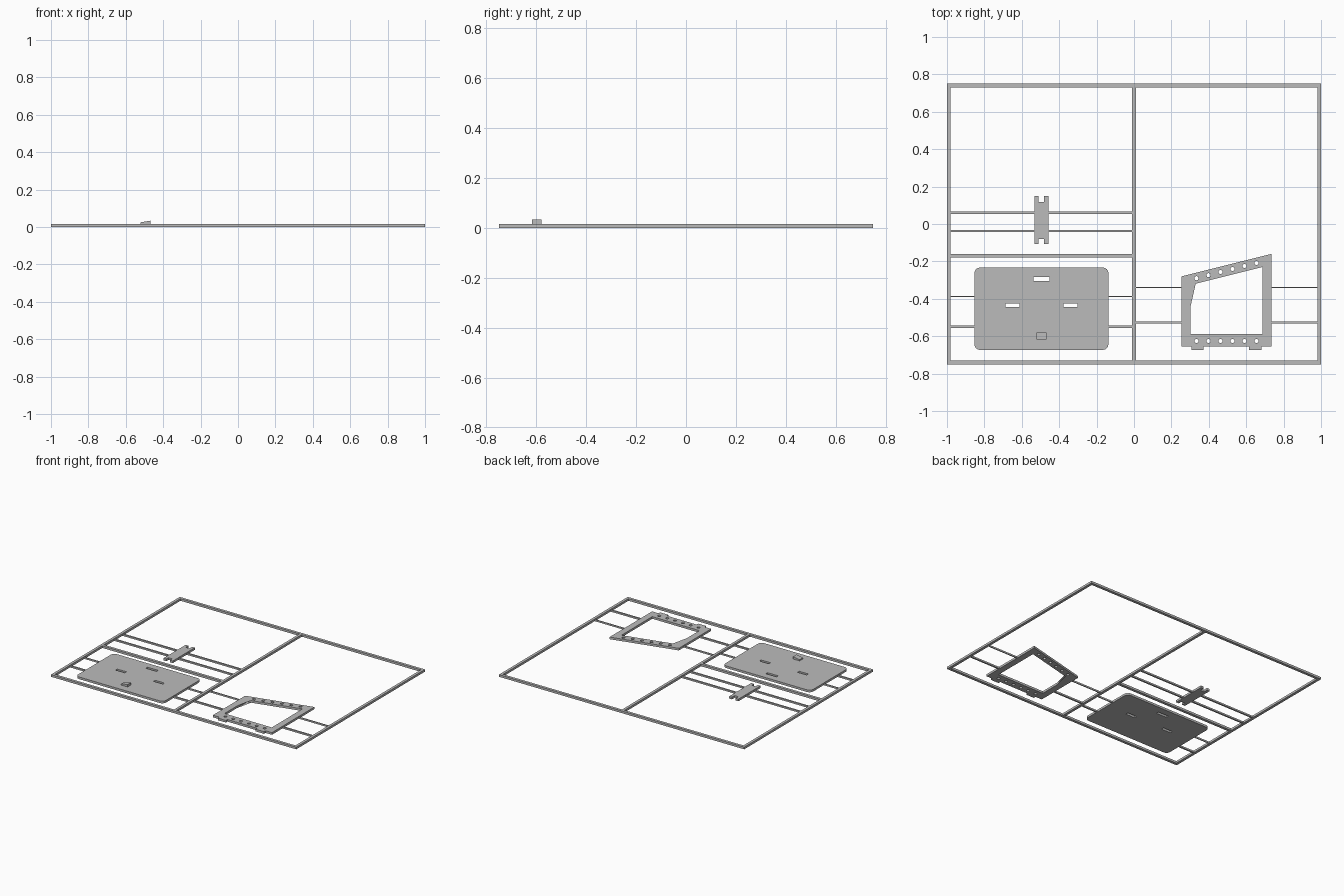
import bpy, math
from mathutils import Vector

cube = bpy.data.objects.get("Cube")
if cube:
    bpy.data.objects.remove(cube, do_unlink=True)

GREY = (0.5, 0.5, 0.5, 1)
plastic = bpy.data.materials.new("grey plastic")
plastic.use_nodes = True
plastic.diffuse_color = GREY
plastic.node_tree.nodes["Principled BSDF"].inputs["Base Color"].default_value = GREY

T = 0.016  # sheet thickness


def rect(x0, x1, y0, y1):
    return [(x0, y0), (x1, y0), (x1, y1), (x0, y1)]


def round_rect(x0, x1, y0, y1, r, steps=6):
    corners = [(x1 - r, y1 - r), (x0 + r, y1 - r), (x0 + r, y0 + r), (x1 - r, y0 + r)]
    return [(cx + r * math.cos(a), cy + r * math.sin(a))
            for q, (cx, cy) in enumerate(corners)
            for a in [(q + s / steps) * math.pi / 2 for s in range(steps + 1)]]


def circle(cx, cy, r, n=16):
    return [(cx + r * math.cos(i * math.tau / n), cy + r * math.sin(i * math.tau / n))
            for i in range(n)]


def sheet(name, outlines, z0=0.0, z1=T):
    """Extrude closed outlines; those inside the first one become holes."""
    curve = bpy.data.curves.new(name, "CURVE")
    curve.dimensions = "2D"
    curve.fill_mode = "BOTH"
    curve.extrude = (z1 - z0) / 2
    for pts in outlines:
        spline = curve.splines.new("POLY")
        spline.points.add(len(pts) - 1)
        for p, (x, y) in zip(spline.points, pts):
            p.co = (x, y, 0, 1)
        spline.use_cyclic_u = True
    temp = bpy.data.objects.new(name + "_outline", curve)
    bpy.context.collection.objects.link(temp)
    deps = bpy.context.evaluated_depsgraph_get()
    mesh = bpy.data.meshes.new_from_object(temp.evaluated_get(deps))
    bpy.data.objects.remove(temp, do_unlink=True)
    mesh.name = name
    mesh.materials.clear()
    mesh.materials.append(plastic)
    mesh.shade_flat()
    for v in mesh.vertices:
        v.co.z += (z0 + z1) / 2
    obj = bpy.data.objects.new(name, mesh)
    bpy.context.collection.objects.link(obj)
    return obj


# Outer frame with its dividers
sheet("outer_frame", [rect(-1, 1, -0.75, 0.75), rect(-0.98, 0.98, -0.73, 0.73)])
sheet("centre_divider", [rect(-0.01, 0.01, -0.73, 0.73)])
sheet("cross_divider", [rect(-0.98, -0.01, -0.18, -0.16)])

# Thin runners joining the parts to the frame: x range, y, width
runners = {
    "clip": [(-0.98, -0.533, 0.06, 0.012), (-0.457, -0.01, 0.06, 0.012),
             (-0.98, -0.533, -0.037, 0.012), (-0.457, -0.01, -0.037, 0.012)],
    "panel": [(-0.98, -0.853, -0.388, 0.007), (-0.137, -0.01, -0.388, 0.007),
              (-0.98, -0.853, -0.55, 0.012), (-0.137, -0.01, -0.55, 0.012)],
    "bracket": [(0.01, 0.254, -0.34, 0.007), (0.735, 0.98, -0.34, 0.007),
                (0.01, 0.254, -0.527, 0.012), (0.735, 0.98, -0.527, 0.012)],
}
for part, bars in runners.items():
    for i, (x0, x1, y, w) in enumerate(bars):
        sheet(f"{part}_runner_{i + 1}", [rect(x0, x1, y - w / 2, y + w / 2)], 0.0, 0.012)

# Clip with a notch at each end
sheet("clip", [[(-0.533, -0.107), (-0.51, -0.107), (-0.51, -0.08), (-0.48, -0.08),
                (-0.48, -0.107), (-0.457, -0.107), (-0.457, 0.15), (-0.48, 0.15),
                (-0.48, 0.118), (-0.51, 0.118), (-0.51, 0.15), (-0.533, 0.15)]])

# Rounded panel with three slots
sheet("panel", [round_rect(-0.853, -0.137, -0.673, -0.233, 0.03),
                rect(-0.538, -0.452, -0.304, -0.284),
                rect(-0.688, -0.612, -0.444, -0.424),
                rect(-0.378, -0.302, -0.444, -0.424)])

# Sloped catch on the panel, higher towards +x
catch = sheet("panel_catch", [rect(-0.521, -0.468, -0.617, -0.579)], T, 0.034)
for v in catch.data.vertices:
    if v.co.z > 0.03 and v.co.x < -0.5:
        v.co.z = 0.025

# Sloping bracket with feet, a large opening and two rows of holes
bracket = [(0.254, -0.655), (0.307, -0.655), (0.307, -0.673), (0.372, -0.673),
           (0.372, -0.655), (0.615, -0.655), (0.615, -0.673), (0.682, -0.673),
           (0.682, -0.655), (0.735, -0.655), (0.735, -0.16), (0.254, -0.28)]
opening = [(0.302, -0.588), (0.687, -0.588), (0.687, -0.23), (0.302, -0.326)]
holes = []
for start, end in [((0.334, -0.625), (0.655, -0.625)), ((0.334, -0.29), (0.655, -0.208))]:
    for i in range(6):
        holes.append(circle(*Vector(start).lerp(Vector(end), i / 5), 0.011))
sheet("bracket", [bracket, opening] + holes)
